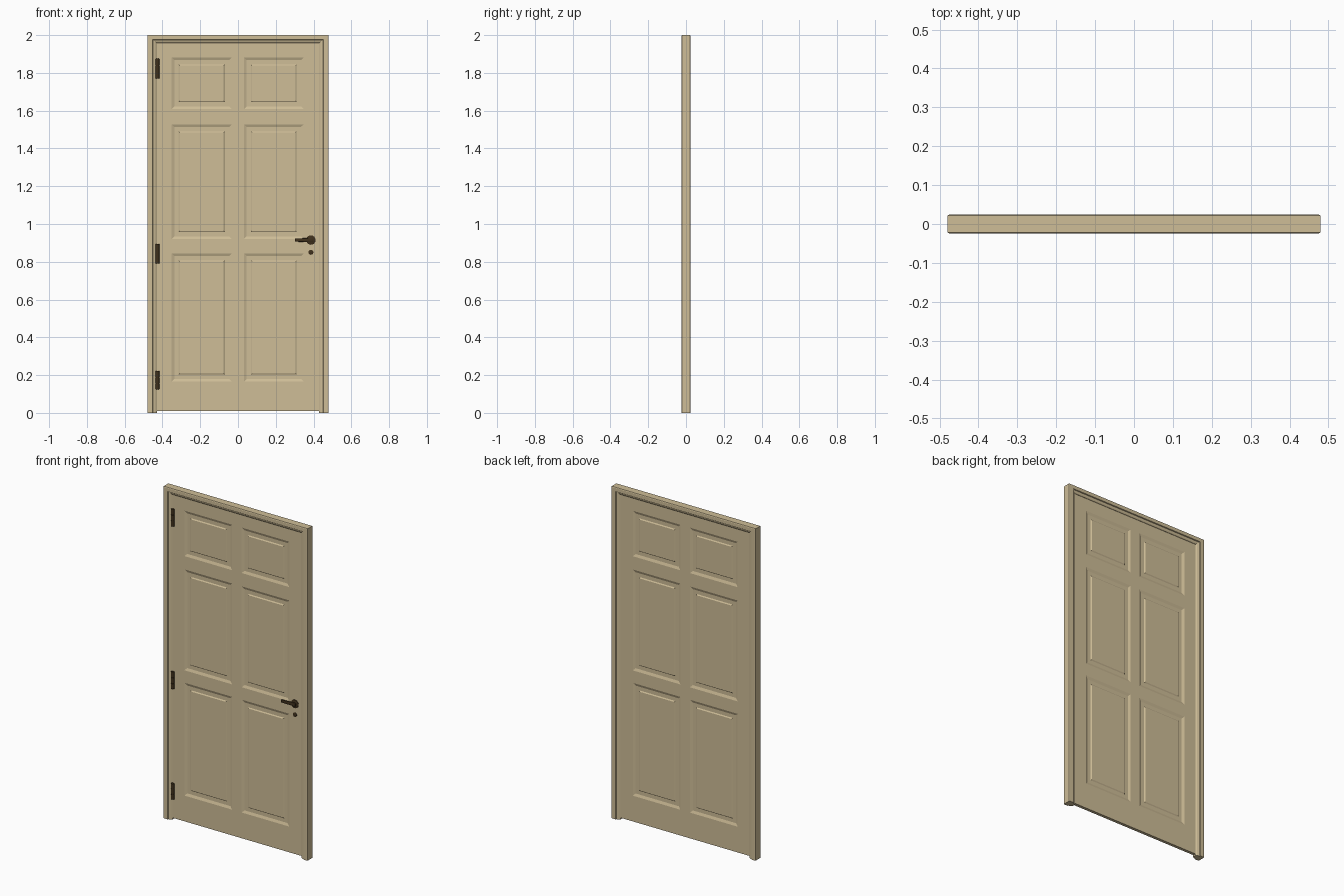
import bpy, bmesh, math
from mathutils import Matrix

if "Cube" in bpy.data.objects:
    bpy.data.objects.remove(bpy.data.objects["Cube"])


def material(name, rgb):
    m = bpy.data.materials.new(name)
    m.diffuse_color = (*rgb, 1)
    m.use_nodes = True
    m.node_tree.nodes["Principled BSDF"].inputs["Base Color"].default_value = m.diffuse_color
    return m


WOOD = material("tan_wood", (0.62, 0.51, 0.31))
METAL = material("dark_bronze", (0.05, 0.03, 0.012))


def finish(bm, name, mat, smooth=False):
    bmesh.ops.remove_doubles(bm, verts=bm.verts, dist=1e-5)
    bmesh.ops.recalc_face_normals(bm, faces=bm.faces)
    me = bpy.data.meshes.new(name)
    bm.to_mesh(me)
    bm.free()
    me.materials.append(mat)
    ob = bpy.data.objects.new(name, me)
    bpy.context.collection.objects.link(ob)
    if smooth:
        bpy.ops.object.select_all(action='DESELECT')
        ob.select_set(True)
        bpy.context.view_layer.objects.active = ob
        bpy.ops.object.shade_smooth_by_angle(angle=math.radians(35))
    return ob


# Frame: one moulded profile (inward offset, depth) swept up, across and down
half = [(0, .022), (.005, .024), (.028, .024), (.031, .019), (.044, .015), (.05, .011)]
profile = half + [(d, -y) for d, y in reversed(half)]
bm = bmesh.new()
rings = []
for sx, top in ((-1, 0), (-1, 1), (1, 1), (1, 0)):
    rings.append([bm.verts.new((sx * (.48 - d), y, 2 - d * .82 if top else 0))
                  for d, y in profile])
n = len(profile)
for a, b in zip(rings, rings[1:]):
    for i in range(n):
        bm.faces.new((a[i], a[(i + 1) % n], b[(i + 1) % n], b[i]))
bm.faces.new(rings[0])
bm.faces.new(rings[-1])
finish(bm, "door_frame", WOOD)

# Door leaf: a grid of rails and stiles, with six raised panels on each side
T = .009
W, BOTTOM, TOP = .43, .01, 1.96
xs = [-W, -.351, -.033, .031, .348, W]
zs = [BOTTOM, .165, .845, .92, 1.528, 1.608, 1.882, TOP]
steps = [(0, T), (.015, .003), (.037, .003), (.043, .007)]
bm = bmesh.new()


def rect(x0, x1, z0, z1, y):
    return [bm.verts.new(p) for p in ((x0, y, z0), (x1, y, z0), (x1, y, z1), (x0, y, z1))]


for s in (-1, 1):
    for i in range(len(xs) - 1):
        for j in range(len(zs) - 1):
            x0, x1, z0, z1 = xs[i], xs[i + 1], zs[j], zs[j + 1]
            if i % 2 and j % 2:
                loops = [rect(x0 + d, x1 - d, z0 + d, z1 - d, s * y) for d, y in steps]
                for a, b in zip(loops, loops[1:]):
                    for k in range(4):
                        bm.faces.new((a[k], a[(k + 1) % 4], b[(k + 1) % 4], b[k]))
                bm.faces.new(loops[-1])
            else:
                bm.faces.new(rect(x0, x1, z0, z1, s * T))
bmesh.ops.remove_doubles(bm, verts=bm.verts, dist=1e-5)
rim = [e for e in bm.edges if e.is_boundary]
bmesh.ops.bridge_loops(bm, edges=rim)
finish(bm, "door_leaf", WOOD)


def disc(bm, x, y0, y1, z, r0, r1, seg=24):
    """Round piece along y, radius r0 at the door side and r1 at the front."""
    m = Matrix.Translation((x, (y0 + y1) / 2, z)) @ Matrix.Rotation(math.pi / 2, 4, 'X')
    bmesh.ops.create_cone(bm, cap_ends=True, segments=seg, radius1=r0, radius2=r1,
                          depth=abs(y1 - y0), matrix=m)


# Handle rose, neck and hub
HX, HZ = .386, .915
bm = bmesh.new()
disc(bm, HX, -.008, -.012, HZ, .025, .025)
disc(bm, HX, -.012, -.014, HZ, .025, .020)
disc(bm, HX, -.013, -.022, HZ, .011, .011)
finish(bm, "handle_rose", METAL, True)

# Lever: tapered bar pointing to the middle of the door
bm = bmesh.new()
bmesh.ops.create_cube(bm, size=1)
for v in bm.verts:
    tip = v.co.x < 0
    v.co = (.301 if tip else HX + .011,
            -.0195 + v.co.y * .007,
            HZ + v.co.z * (.017 if tip else .022))
bmesh.ops.bevel(bm, geom=bm.edges[:], offset=.0025, segments=2, affect='EDGES', profile=.5)
finish(bm, "handle_lever", METAL, True)

# Key escutcheon
bm = bmesh.new()
disc(bm, HX, -.008, -.011, .85, .013, .013)
disc(bm, HX, -.011, -.013, .85, .013, .009)
finish(bm, "key_escutcheon", METAL, True)

# Hinges: three knuckles with small gaps around a pin
for k, (z0, z1) in enumerate(((.125, .222), (.79, .895), (1.77, 1.875))):
    bm = bmesh.new()
    h = (z1 - z0) / 3
    parts = [(z0 + h * (i + .5), h - .002, .0105) for i in range(3)]
    parts.append(((z0 + z1) / 2, z1 - z0, .008))
    for zc, depth, r in parts:
        bmesh.ops.create_cone(bm, cap_ends=True, segments=16, radius1=r, radius2=r,
                              depth=depth, matrix=Matrix.Translation((-.427, -.0115, zc)))
    finish(bm, f"hinge_{k + 1}", METAL, True)
